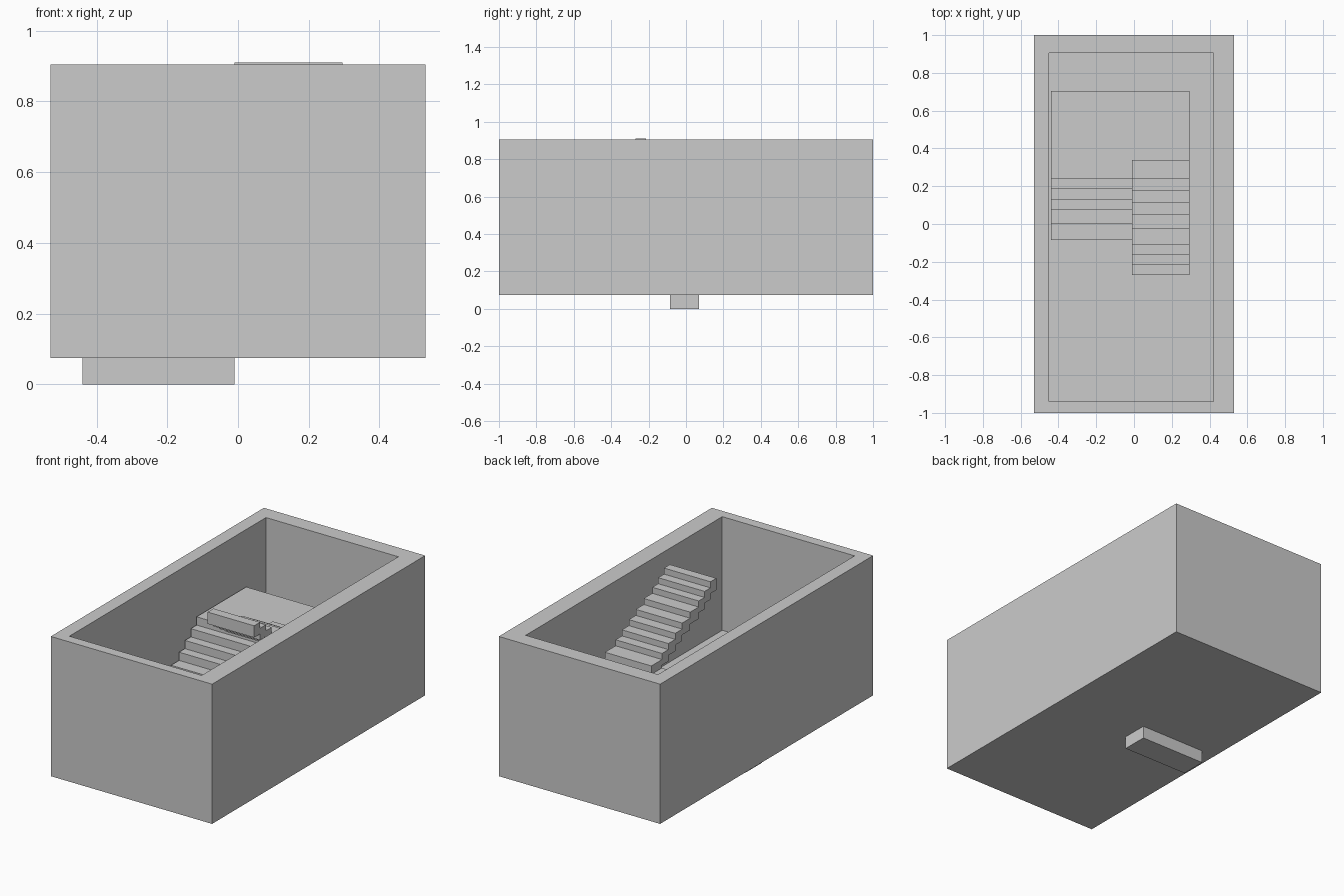
import bpy
import bmesh

# Remove the default cube
if "Cube" in bpy.data.objects:
    bpy.data.objects.remove(bpy.data.objects["Cube"])

GREY = (0.6, 0.6, 0.6, 1)
grey = bpy.data.materials.new("plain grey")
grey.use_nodes = True
grey.diffuse_color = GREY
grey.node_tree.nodes["Principled BSDF"].inputs["Base Color"].default_value = GREY


def finish(name, bm):
    bmesh.ops.recalc_face_normals(bm, faces=bm.faces)
    mesh = bpy.data.meshes.new(name)
    bm.to_mesh(mesh)
    bm.free()
    mesh.materials.append(grey)
    obj = bpy.data.objects.new(name, mesh)
    bpy.context.collection.objects.link(obj)
    return obj


def box(name, x, y, z):
    """Box from (low, high) ranges on each axis."""
    bm = bmesh.new()
    bmesh.ops.create_cube(bm, size=1)
    for v in bm.verts:
        v.co = [r[0] if c < 0 else r[1] for c, r in zip(v.co, (x, y, z))]
    return finish(name, bm)


def extruded_profile(name, x, profile):
    """Side profile of (y, z) points extruded along x."""
    bm = bmesh.new()
    face = bm.faces.new([bm.verts.new((x[0], y, z)) for y, z in profile])
    new = bmesh.ops.extrude_face_region(bm, geom=[face])["geom"]
    verts = [g for g in new if isinstance(g, bmesh.types.BMVert)]
    bmesh.ops.translate(bm, verts=verts, vec=(x[1] - x[0], 0, 0))
    return finish(name, bm)


# Outer shell with the well cut down to the floor
FLOOR = 0.23
shell = box("outer_shell", (-0.53, 0.53), (-1, 1), (0.075, 0.905))
well = box("well_cutter", (-0.45, 0.42), (-0.94, 0.905), (FLOOR, 1.2))
well.hide_render = True
well.hide_set(True)
cut = shell.modifiers.new("well", "BOOLEAN")
cut.operation = "DIFFERENCE"
cut.solver = "EXACT"
cut.object = well

# Bottom step reaching down through the floor
LOWER_X = (-0.44, -0.01)
box("bottom_step", LOWER_X, (-0.085, 0.07), (0, 0.33))

# Lower flight, climbing towards the back
LANDING = 0.572
edges = [0.0, 0.075, 0.13, 0.185, 0.24]
profile = [(edges[-1], FLOOR), (edges[0], FLOOR)]
for i, (near, far) in enumerate(zip(edges, edges[1:])):
    top = LANDING - 0.049 * (len(edges) - 1 - i)
    profile += [(near, top), (far, top)]
extruded_profile("lower_flight", LOWER_X, profile)

# Landing slab
box("landing", (-0.44, 0.295), (0.24, 0.705), (LANDING - 0.07, LANDING))

# Upper flight of folded steps, climbing towards the front
UPPER_X = (-0.01, 0.295)
THICK = 0.07
edges = [0.34, 0.24, 0.18, 0.115, 0.05, -0.025, -0.105, -0.16, -0.215, -0.27]
tops, bottoms = [], []
for i, (near, far) in enumerate(zip(edges, edges[1:])):
    top = 0.622 + 0.036 * i
    tops += [(near, top), (far, top)]
    bottoms += [(near, top - THICK), (far, top - THICK)]
extruded_profile("upper_flight", UPPER_X, tops + bottoms[::-1])
